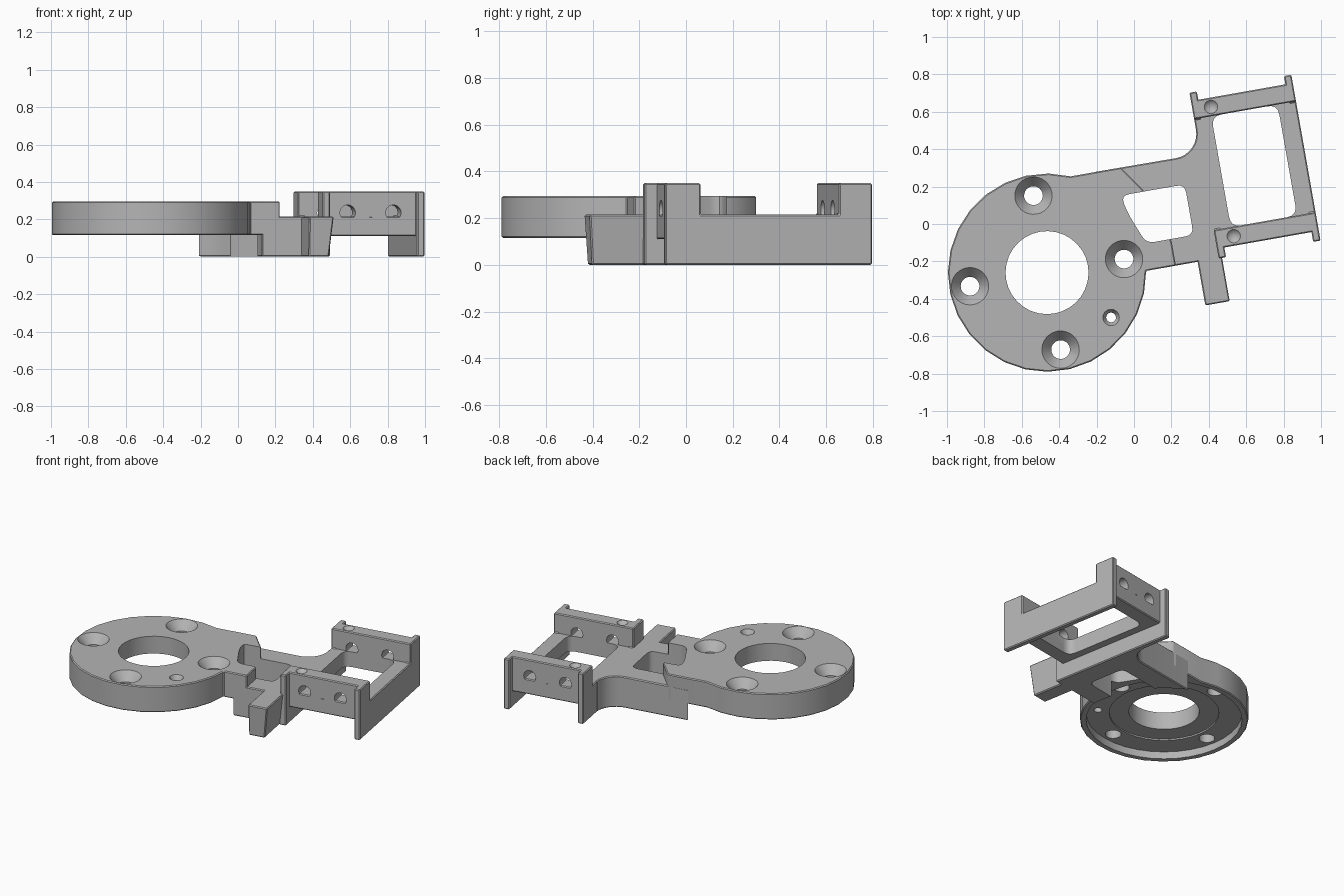
import bpy, bmesh, math
from mathutils import Matrix, Vector

if "Cube" in bpy.data.objects:
    bpy.data.objects.remove(bpy.data.objects["Cube"], do_unlink=True)

# The part is laid out with the disk centre as origin, then turned and placed
PLACE = Matrix.Translation((-0.465, -0.26, 0)) @ Matrix.Rotation(math.radians(10), 4, 'Z')
SIDEWAYS = Matrix(((0, 0, 1, 0), (1, 0, 0, 0), (0, 1, 0, 0), (0, 0, 0, 1)))

grey = bpy.data.materials.new("grey_plastic")
grey.use_nodes = True
colour = (0.46, 0.46, 0.46, 1)
grey.diffuse_color = colour
grey.node_tree.nodes["Principled BSDF"].inputs["Base Color"].default_value = colour
parts = []


def to_object(name, bm, matrix):
    bm.transform(PLACE @ matrix)
    bmesh.ops.recalc_face_normals(bm, faces=bm.faces[:])
    mesh = bpy.data.meshes.new(name)
    bm.to_mesh(mesh)
    bm.free()
    obj = bpy.data.objects.new(name, mesh)
    bpy.context.collection.objects.link(obj)
    return obj


def prism(name, outline, z0, z1, base=None, matrix=Matrix()):
    bm = bmesh.new()
    low = [bm.verts.new((x, y, z0)) for x, y in (base or outline)]
    top = [bm.verts.new((x, y, z1)) for x, y in outline]
    bm.faces.new(low[::-1])
    bm.faces.new(top)
    n = len(top)
    for i in range(n):
        j = (i + 1) % n
        bm.faces.new((low[i], low[j], top[j], top[i]))
    return to_object(name, bm, matrix)


def cone(r_low, r_top, z0, z1, at=(0, 0), sides=28, turn=Matrix()):
    bm = bmesh.new()
    bmesh.ops.create_cone(bm, cap_ends=True, segments=sides, radius1=r_low,
                          radius2=r_top, depth=z1 - z0)
    place = Matrix.Translation((at[0], at[1], (z0 + z1) / 2))
    return to_object("cutter", bm, turn @ place)


def bake(obj):
    graph = bpy.context.evaluated_depsgraph_get()
    mesh = bpy.data.meshes.new_from_object(obj.evaluated_get(graph))
    obj.modifiers.clear()
    obj.data = mesh


def solid(obj, edge=0.006):
    """Give a part its material and a fine chamfer."""
    obj.data.materials.append(grey)
    bevel = obj.modifiers.new("chamfer", 'BEVEL')
    bevel.width = edge
    bevel.segments = 1
    bevel.limit_method = 'ANGLE'
    bevel.angle_limit = math.radians(40)
    bake(obj)
    parts.append(obj)
    return obj


def cut(obj, cutter):
    cutter.hide_render = True
    mod = obj.modifiers.new("cut", 'BOOLEAN')
    mod.operation = 'DIFFERENCE'
    mod.solver = 'EXACT'
    mod.object = cutter
    bake(obj)
    bpy.data.objects.remove(cutter, do_unlink=True)


def arc(centre, r, start, end, steps):
    angles = [math.radians(start + (end - start) * i / steps) for i in range(steps + 1)]
    return [(centre[0] + r * math.cos(a), centre[1] + r * math.sin(a)) for a in angles]


def rect(x0, x1, y0, y1):
    return [(x0, y0), (x1, y0), (x1, y1), (x0, y1)]


def rounded(points, d):
    """Round every corner of an outline."""
    pts = [Vector(p) for p in points]
    out = []
    for i, p in enumerate(pts):
        a = p + (pts[i - 1] - p).normalized() * d
        b = p + (pts[(i + 1) % len(pts)] - p).normalized() * d
        for t in (0, 0.25, 0.5, 0.75, 1):
            out.append(tuple(a * (1 - t) ** 2 + p * 2 * t * (1 - t) + b * t * t))
    return out


POCKET = rounded([(0.46, 0.337), (0.48, 0.24), (0.55, 0.062),
                  (0.807, 0.062), (0.807, 0.337)], 0.045)

# Motor disk with its short neck
neck = [(0.685, -0.083), (0.685, 0.05), (0.6, 0.2), (0.584, 0.344), (0.486, 0.485)]
disk = solid(prism("motor_disk", arc((0, 0), 0.53, 66.2, 351, 22) + neck, 0.115, 0.295))
cut(disk, prism("cutter", POCKET, -0.1, 0.5))
cut(disk, cone(0.49, 0.49, 0.0, 0.165, sides=36))
cut(disk, cone(0.345, 0.345, 0.1, 0.175, sides=36))
cut(disk, cone(0.222, 0.222, 0, 0.5, sides=32))

# Countersunk screw holes around the disk
screws = [(90 * i, 0.05, 0.1, 0.06) for i in range(4)] + [(-45, 0.026, 0.044, 0.03)]
for angle, r, r_top, depth in screws:
    a = math.radians(angle)
    spot = (0.418 * math.cos(a), 0.418 * math.sin(a))
    cut(disk, cone(r, r, 0, 0.5, spot))
    slope = (r_top - r) / depth
    cut(disk, cone(r, r_top + slope * 0.02, 0.295 - depth, 0.315, spot))

# Arm, hollowed round the disk and flared into the bracket
arm_outline = arc((0, 0), 0.593, 55, -8, 12) + [(0.95, -0.083), (0.95, 0.615)]
arm_outline += arc((0.785, 0.615), 0.132, 0, -90, 8)
arm = solid(prism("arm", arm_outline, 0, 0.215))
cut(arm, prism("cutter", POCKET, -0.1, 0.5))

# Tapered stub at the front of the arm
solid(prism("front_stub", rect(0.803, 0.936, -0.32, -0.04), 0, 0.215,
            base=rect(0.803, 0.912, -0.305, -0.04)))

# Bracket floor with a rounded window
floor = solid(prism("bracket_floor", rect(0.917, 1.47, -0.032, 0.77), 0.11, 0.215))
cut(floor, prism("cutter", rounded(rect(1.01, 1.37, 0.069, 0.671), 0.055), 0, 0.5))

# Side rails with raised ends
rail = [(-0.085, 0), (0.815, 0), (0.815, 0.35), (0.671, 0.35),
        (0.671, 0.215), (0.069, 0.215), (0.069, 0.35), (-0.085, 0.35)]
for name, u0, u1 in (("inner_rail", 0.917, 0.957), ("outer_rail", 1.43, 1.47)):
    solid(prism(name, rail, u0, u1, matrix=SIDEWAYS))

# End walls with three bores and a dimple each
along = Matrix.Rotation(math.radians(-90), 4, 'X')
for name, v0, v1 in (("front_wall", -0.032, 0.069), ("back_wall", 0.671, 0.77)):
    wall = solid(prism(name, rect(0.917, 1.47, v0, v1), 0.11, 0.35))
    for u, z, r in ((1.062, 0.235, 0.042), (1.31, 0.235, 0.042), (1.187, 0.185, 0.027)):
        cut(wall, cone(r, r, v0 - 0.1, v1 + 0.1, (u, -z), 20, along))
    cut(wall, cone(0.0, 0.045, 0.31, 0.36, (1.017, (v0 + v1) / 2), 20))

# Smooth shading on the round faces
bpy.ops.object.select_all(action='DESELECT')
for part in parts:
    part.select_set(True)
bpy.context.view_layer.objects.active = parts[0]
bpy.ops.object.shade_smooth_by_angle(angle=math.radians(30))
